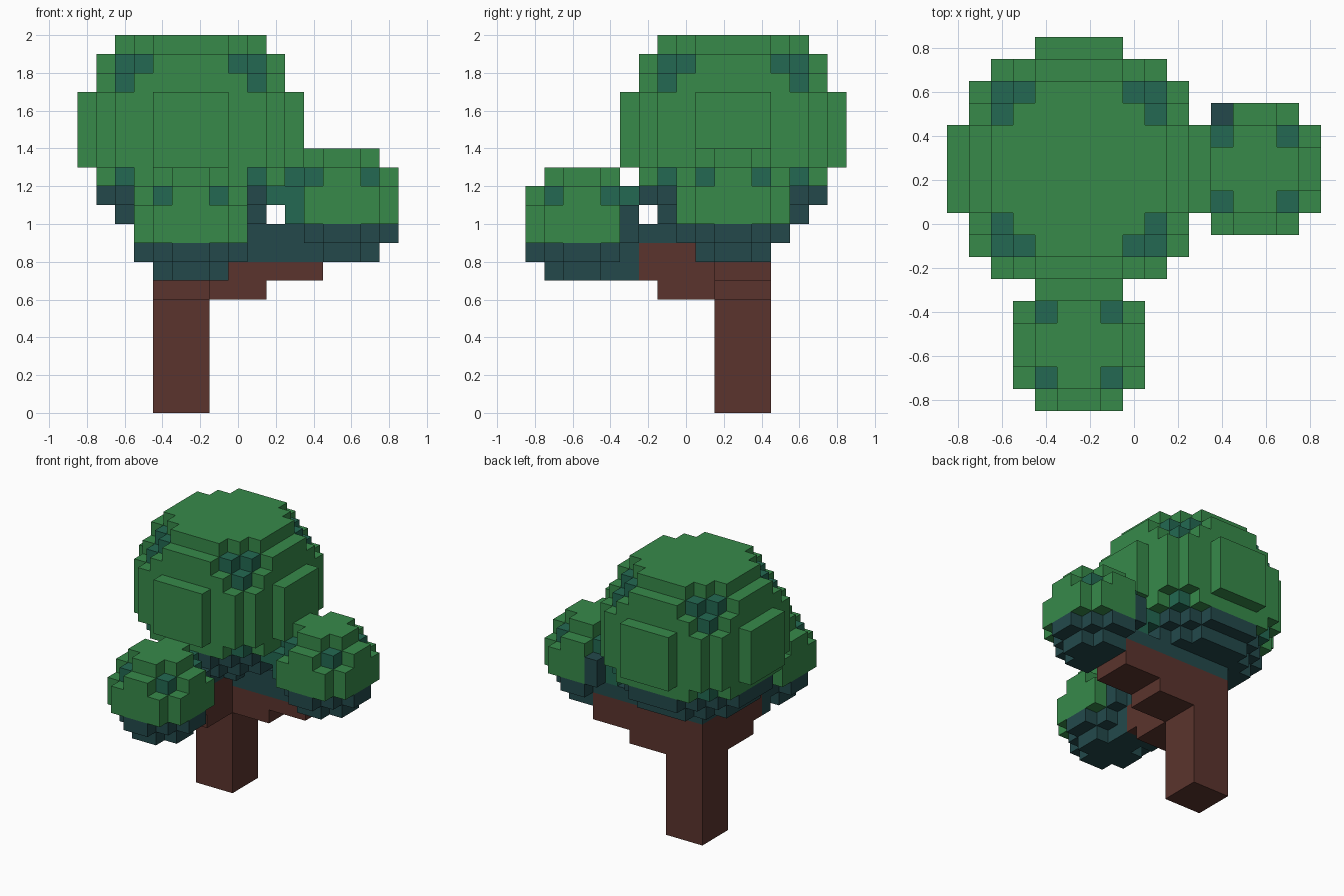
import bpy, bmesh
from mathutils import Vector

if "Cube" in bpy.data.objects:
    bpy.data.objects.remove(bpy.data.objects["Cube"], do_unlink=True)

U = 0.1                                   # block size
ORIGIN = Vector((-0.85, -0.85, 0.0))      # corner of block (0, 0, 0)
GREEN, TEAL, DARK, BROWN = range(4)


def linear(rgb):
    return [((c / 255 + 0.055) / 1.055) ** 2.4 for c in rgb] + [1.0]


def make_material(name, rgb):
    m = bpy.data.materials.new(name)
    m.use_nodes = True
    m.diffuse_color = linear(rgb)
    bsdf = m.node_tree.nodes["Principled BSDF"]
    bsdf.inputs["Base Color"].default_value = linear(rgb)
    bsdf.inputs["Roughness"].default_value = 0.9
    return m


MATERIALS = [make_material("leaf green", (55, 138, 74)),
             make_material("leaf teal", (35, 105, 82)),
             make_material("leaf shadow", (35, 73, 75)),
             make_material("bark brown", (91, 52, 45))]


def box(xs, ys, zs):
    """Blocks filling half-open index ranges."""
    return {(i, j, k) for i in range(*xs) for j in range(*ys) for k in range(*zs)}


def ball(centre, radius, top):
    """Blocks of a ball centred on a block corner, cut flat at the top layer."""
    r = range(-radius, radius)
    return {(centre[0] + a, centre[1] + b, centre[2] + c)
            for a in r for b in r for c in r
            if (a + .5) ** 2 + (b + .5) ** 2 + (c + .5) ** 2 < radius ** 2
            and c < top}


BIG, LEFT, FRONT = (6, 11, 15), (14, 11, 11), (6, 3, 10)


def offset(v, centre):
    return [v[n] + .5 - centre[n] for n in range(3)]


# Colour rules: dark undersides, teal in the diagonal hollows and inner sides
def big_colour(v, n):
    o = offset(v, BIG)
    if o[2] < -3:
        return TEAL if o[0] == 4.5 and o[2] == -3.5 else DARK
    return TEAL if sorted(map(abs, o)) == [2.5, 3.5, 3.5] else GREEN


def small_colour(o):
    if o[2] < -1:
        return DARK
    return TEAL if all(abs(c) == 1.5 for c in o) else GREEN


def left_colour(v, n):
    o = offset(v, LEFT)
    if o[0] == -1.5 and o[1] == 2.5:
        return DARK
    if o[0] == -2.5 and o[2] > -1:
        return TEAL
    return small_colour(o)


def front_colour(v, n):
    o = offset(v, FRONT)
    if o[1] == 2.5:
        return TEAL if o[2] > 1 else DARK
    return small_colour(o)


def bark(v, n):
    return BROWN


def left_branch_colour(v, n):
    return DARK if v[2] > 8 or (v[2] == 8 and n[1] < 0) else BROWN


def front_branch_colour(v, n):
    return DARK if v[2] > 8 or v[1] < 6 else BROWN


# Parts; earlier parts win where blocks overlap
PARTS = [
    ("main_crown", ball(BIG, 6, 5), big_colour),
    ("left_crown", ball(LEFT, 3, 3), left_colour),
    ("front_crown", ball(FRONT, 3, 3), front_colour),
    ("trunk", box((4, 7), (10, 13), (0, 9)), bark),
    ("left_branch", box((7, 10), (10, 13), (6, 7)) | box((7, 13), (10, 13), (7, 9))
     | box((7, 12), (10, 13), (9, 10)), left_branch_colour),
    ("front_branch", box((4, 7), (7, 10), (6, 7)) | box((4, 7), (5, 10), (7, 9))
     | box((4, 7), (6, 10), (9, 10)), front_branch_colour),
]
FILLED = set().union(*(p[1] for p in PARTS))


def build(name, blocks, colour):
    """Make one object from the exposed faces of its blocks."""
    bm = bmesh.new()
    verts = {}

    def corner(p):
        if p not in verts:
            verts[p] = bm.verts.new(ORIGIN + Vector(p) * U)
        return verts[p]

    for v in sorted(blocks):
        for axis in range(3):
            for side in (0, 1):
                n = [0, 0, 0]
                n[axis] = 2 * side - 1
                if tuple(a + b for a, b in zip(v, n)) in FILLED:
                    continue
                quad = []
                for s, t in ((0, 0), (1, 0), (1, 1), (0, 1)):
                    p = list(v)
                    p[axis] += side
                    p[(axis + 1) % 3] += s
                    p[(axis + 2) % 3] += t
                    quad.append(corner(tuple(p)))
                face = bm.faces.new(quad if side else quad[::-1])
                face.material_index = colour(v, n)
    mesh = bpy.data.meshes.new(name)
    bm.to_mesh(mesh)
    bm.free()
    for m in MATERIALS:
        mesh.materials.append(m)
    bpy.context.collection.objects.link(bpy.data.objects.new(name, mesh))


used = set()
for part_name, part_blocks, rule in PARTS:
    build(part_name, part_blocks - used, rule)
    used |= part_blocks
